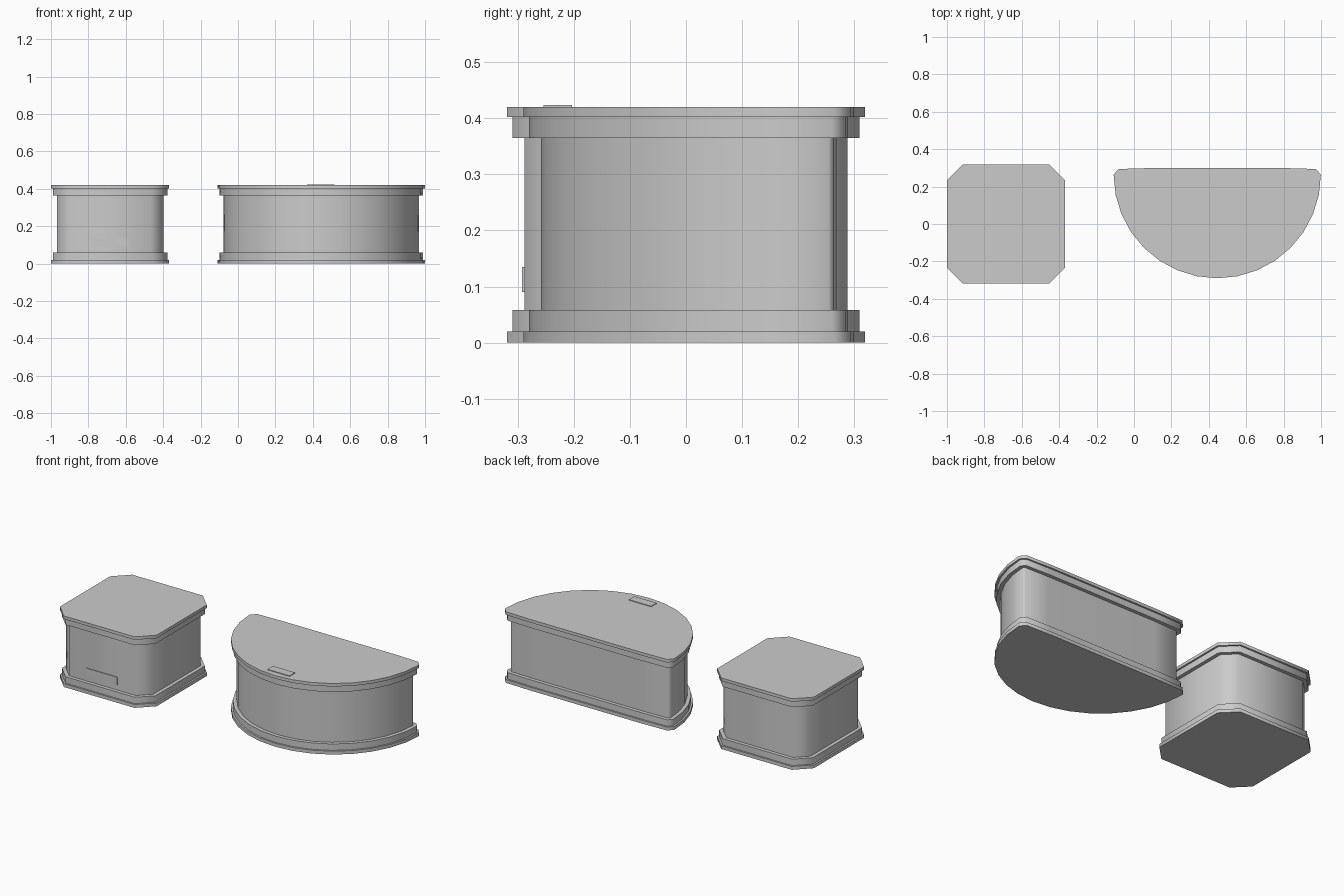
import bpy, bmesh, math
from mathutils import Vector

if "Cube" in bpy.data.objects:
    bpy.data.objects.remove(bpy.data.objects["Cube"])


def inset(outline, d):
    # Move every side of a convex counter-clockwise outline inward by d
    result = []
    n = len(outline)
    for i in range(n):
        a, p, b = (Vector(outline[k % n]) for k in (i - 1, i, i + 1))
        e1, e2 = (p - a).normalized(), (b - p).normalized()
        n1, n2 = Vector((-e1.y, e1.x)), Vector((-e2.y, e2.x))
        result.append(p + (n1 + n2) * d / (1 + n1.dot(n2)))
    return result


def stepped_solid(name, outline, levels):
    # Closed solid through rings given as (inset, height)
    bm = bmesh.new()
    rings = [[bm.verts.new((p.x, p.y, z)) for p in inset(outline, d)]
             for d, z in levels]
    n = len(outline)
    for lo, hi in zip(rings, rings[1:]):
        for i in range(n):
            j = (i + 1) % n
            bm.faces.new((lo[i], lo[j], hi[j], hi[i]))
    bm.faces.new(rings[0][::-1])
    bm.faces.new(rings[-1])
    bmesh.ops.recalc_face_normals(bm, faces=bm.faces)
    mesh = bpy.data.meshes.new(name)
    bm.to_mesh(mesh)
    bm.free()
    obj = bpy.data.objects.new(name, mesh)
    bpy.context.collection.objects.link(obj)
    bpy.ops.object.select_all(action='DESELECT')
    obj.select_set(True)
    bpy.context.view_layer.objects.active = obj
    bpy.ops.object.shade_smooth_by_angle(angle=math.radians(50))


def pedestal(name, outline):
    # Stepped foot, recessed body and stepped top
    stepped_solid(name + "_foot", outline,
                  [(0, 0), (0, 0.02), (0.01, 0.02), (0.01, 0.058)])
    stepped_solid(name + "_body", outline, [(0.031, 0.058), (0.031, 0.365)])
    stepped_solid(name + "_top", outline,
                  [(0.01, 0.365), (0.01, 0.402), (0, 0.402), (0, 0.42)])


def plate(name, lo, hi):
    lo, hi = Vector(lo), Vector(hi)
    bpy.ops.mesh.primitive_cube_add(size=1, location=(lo + hi) / 2)
    obj = bpy.context.object
    obj.name = name
    obj.scale = hi - lo
    bpy.ops.object.transform_apply(location=False, rotation=False, scale=True)


# Square pedestal with cut corners
cx, hx, hy, c = -0.684, 0.316, 0.319, 0.085
square = [(cx + hx, -hy + c), (cx + hx, hy - c), (cx + hx - c, hy),
          (cx - hx + c, hy), (cx - hx, hy - c), (cx - hx, -hy + c),
          (cx - hx + c, -hy), (cx + hx - c, -hy)]
pedestal("square_pedestal", square)

# Half-round pedestal: sixteen-sided arc, clipped ends and flat back
ax, ay, r = 0.445, 0.264, 0.554
arc = [(ax + r * math.cos(math.pi * (1 + i / 16)),
        ay + r * math.sin(math.pi * (1 + i / 16))) for i in range(17)]
back = [(ax + 0.527, 0.294), (ax + 0.36, 0.299),
        (ax - 0.36, 0.299), (ax - 0.527, 0.294)]
pedestal("half_round_pedestal", arc + back)

# Thin blank plates
plate("front_plate", (-0.785, -0.292, 0.09), (-0.585, -0.28, 0.135))
plate("top_plate", (0.37, -0.254, 0.415), (0.515, -0.203, 0.424))
